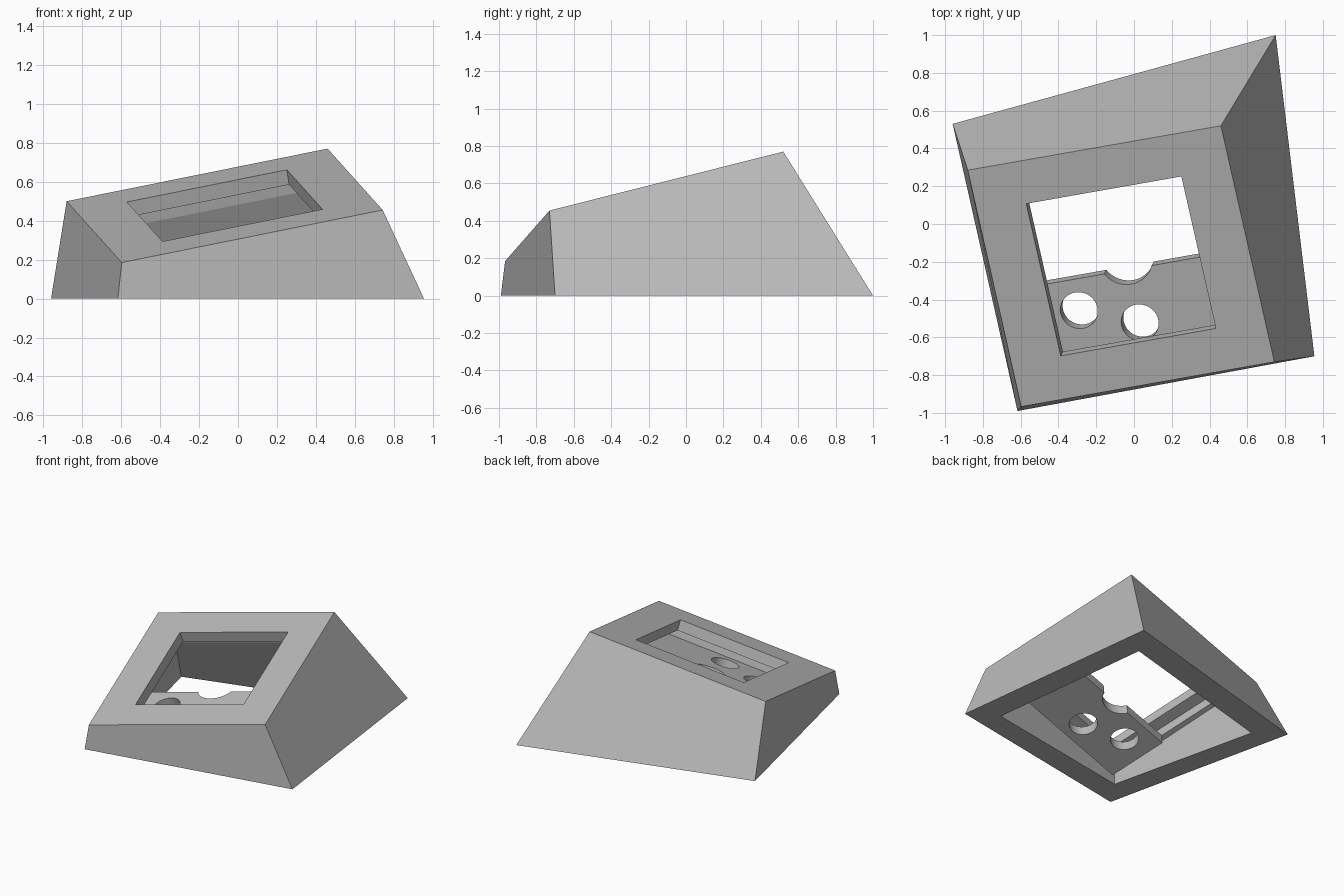
import bpy, bmesh, math
from mathutils import Vector, Matrix

cube = bpy.data.objects.get("Cube")
if cube:
    bpy.data.objects.remove(cube, do_unlink=True)

grey = bpy.data.materials.new("plain_grey")
grey.use_nodes = True
grey.diffuse_color = (0.5, 0.5, 0.5, 1)
grey.node_tree.nodes["Principled BSDF"].inputs["Base Color"].default_value = (0.5, 0.5, 0.5, 1)

WALL, PANEL = 0.175, 0.157      # shell thickness at the sides and under the sloped face
LIP, REBATE = 0.08, 0.09        # depth of the window lip, widening behind it
HALF = 0.425                    # half the window size

# Corners in order: back right, back left, front left, front right
base = [Vector(p) for p in ((-.96, .53, 0), (.75, 1, 0), (.955, -.70, 0), (-.617, -.99, 0))]
top = [Vector(p) for p in ((-.88, .285, .50), (.46, .52, .77), (.743, -.73, .455), (-.597, -.967, .185))]

# Local frame of the sloped face: x across, y up the slope, z outward
u = (top[1] - top[0] + top[2] - top[3]).normalized()
n = u.cross(top[0] - top[3]).normalized()
v = n.cross(u)
centre = sum(top, Vector()) / 4
frame = Matrix.Translation(centre) @ Matrix((u, v, n)).transposed().to_4x4()


def finish(name, bm, helper=False):
    bmesh.ops.recalc_face_normals(bm, faces=bm.faces)
    mesh = bpy.data.meshes.new(name)
    bm.to_mesh(mesh)
    bm.free()
    mesh.materials.append(grey)
    ob = bpy.data.objects.new(name, mesh)
    bpy.context.collection.objects.link(ob)
    ob.hide_render = helper
    return ob


def block(name, low, high, helper=False):
    """Solid between two rings of four corners."""
    bm = bmesh.new()
    a = [bm.verts.new(p) for p in low]
    b = [bm.verts.new(p) for p in high]
    bm.faces.new(a)
    bm.faces.new(b)
    for i in range(4):
        j = (i + 1) % 4
        bm.faces.new((a[i], a[j], b[j], b[i]))
    return finish(name, bm, helper)


def slab(name, x, y0, y1, z0, z1, helper=False):
    """Box in the frame of the sloped face."""
    rings = [[frame @ Vector((sx, sy, z)) for sx, sy in ((-x, y0), (x, y0), (x, y1), (-x, y1))]
             for z in (z0, z1)]
    return block(name, *rings, helper)


def cut(ob, cutters):
    for c in cutters:
        mod = ob.modifiers.new("cut", "BOOLEAN")
        mod.operation, mod.solver, mod.object = "DIFFERENCE", "EXACT", c
    bpy.context.view_layer.objects.active = ob
    for mod in list(ob.modifiers):
        bpy.ops.object.modifier_apply(modifier=mod.name)
    for c in cutters:
        bpy.data.objects.remove(c, do_unlink=True)


def meet(planes):
    """Point shared by three planes given as (normal, offset)."""
    return Matrix([p[0] for p in planes]).inverted() @ Vector([p[1] for p in planes])


# Inner side planes, moved inward by the wall thickness
sides = []
for i in range(4):
    j = (i + 1) % 4
    normal = (top[j] - base[i]).cross(top[i] - base[j]).normalized()
    mid = (base[i] + base[j] + top[i] + top[j]) / 4
    if normal.dot(mid - centre) < 0:
        normal.negate()
    sides.append((normal, normal.dot(mid) - WALL))


def ring(plane):
    return [meet((sides[i - 1], sides[i], plane)) for i in range(4)]


# Hollow sloped housing with a rebated window
housing = block("housing", base, top)
cut(housing, [
    block("cavity", ring((Vector((0, 0, 1)), -.05)), ring((n, n.dot(centre) - PANEL)), True),
    slab("window", HALF, -HALF, HALF, -.2, .1, True),
    slab("rebate", HALF + REBATE, -HALF - REBATE, HALF + REBATE, -PANEL - .02, -LIP, True),
])

# Mounting plate behind the window, with two round holes and a rounded notch
edge = HALF + REBATE
plate = slab("mounting_plate", edge, -edge, -.065, -.235, -.155)
drills = []
for x, y, radius in ((-.306, -.237, .1), (0, -.36, .1), (0, 0, .145)):
    bm = bmesh.new()
    bmesh.ops.create_cone(bm, cap_ends=True, segments=48, radius1=radius, radius2=radius,
                          depth=.3, matrix=frame @ Matrix.Translation((x, y, -.2)))
    drills.append(finish("drill", bm, True))
cut(plate, drills)

# Crisp edges, smooth hole walls
for ob in (housing, plate):
    bpy.ops.object.select_all(action="DESELECT")
    ob.select_set(True)
    bpy.context.view_layer.objects.active = ob
    bpy.ops.object.shade_smooth_by_angle(angle=math.radians(20))
